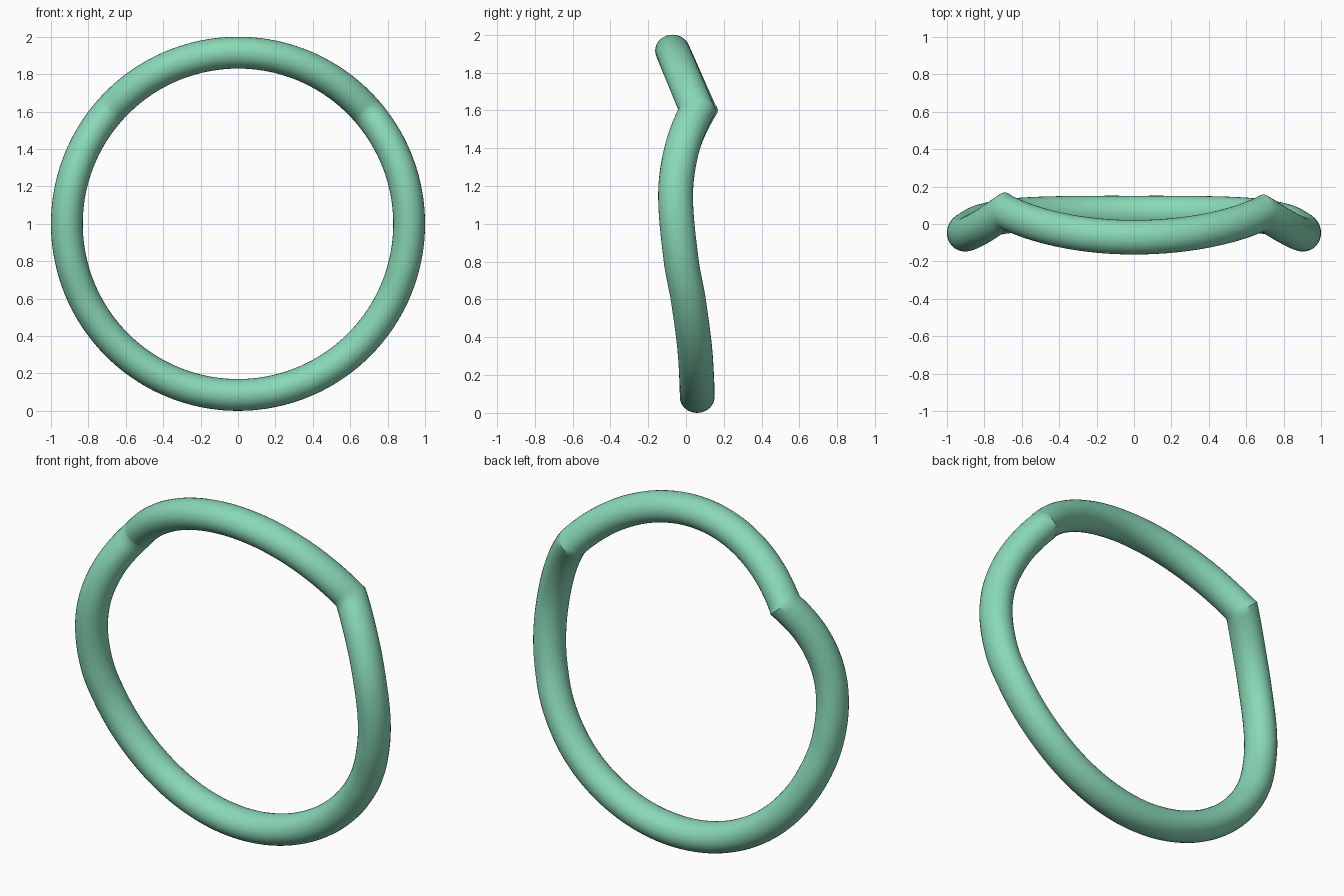
import bpy, bmesh, math

if "Cube" in bpy.data.objects:
    bpy.data.objects.remove(bpy.data.objects["Cube"])

R, A, B = 0.915, 0.085, 0.092      # ring radius, tube radial and depth half sizes
KINK = 49                          # degrees from the top where the ring bends sharply
STEPS, SIDES = 180, 32


def depth(deg, peak):
    """Depth (y) of the ring centre line, by angle from the top."""
    if deg <= KINK:
        k = (peak + 0.071) / (1 - math.cos(math.radians(KINK)))
        return -0.071 + k * (1 - math.cos(math.radians(deg)))
    keys = [(KINK, peak), (64, -0.02), (80, -0.055), (102, -0.026), (116, 0.012),
            (135, 0.045), (155, 0.057), (180, 0.059)]
    last = len(keys) - 1

    def slope(i):
        if i == last:
            return 0.0
        a, b = keys[max(i - 1, 0)], keys[i + 1]
        s = (b[1] - a[1]) / (b[0] - a[0])
        return s * 1.2 if i == 0 else s

    i = 0
    while i < last - 1 and deg > keys[i + 1][0]:
        i += 1
    (t0, y0), (t1, y1) = keys[i], keys[i + 1]
    h = t1 - t0
    u = (deg - t0) / h
    return ((2*u**3 - 3*u**2 + 1) * y0 + (u**3 - 2*u**2 + u) * h * slope(i)
            + (3*u**2 - 2*u**3) * y1 + (u**3 - u**2) * h * slope(i + 1))


# Half of the angles, with one exactly on the kink, mirrored to a full loop
n_top = 40
n_low = STEPS // 2 + 10 - n_top
half = [KINK * i / n_top for i in range(n_top)]
half += [KINK + (180 - KINK) * i / n_low for i in range(n_low + 1)]
angles = half + [-d for d in reversed(half[1:-1])]

# Sweep the oval section round the ring
bm = bmesh.new()
rings = []
for d in angles:
    peak = 0.059 if d >= 0 else 0.068
    t, ad = math.radians(d), abs(d)
    y = depth(ad, peak)
    lo, hi = max(ad - 0.5, 0), min(ad + 0.5, 180)
    s1 = (y - depth(lo, peak)) / (R * math.radians(0.5))
    s2 = (depth(hi, peak) - y) / (R * math.radians(0.5))
    s = max(abs(s1), abs(s2))
    b = B * math.sqrt(1 + s * s)
    ring = []
    for j in range(SIDES):
        p = 2 * math.pi * j / SIDES
        r = R + A * math.cos(p)
        ring.append(bm.verts.new((r * math.sin(t), y + b * math.sin(p), 1 + r * math.cos(t))))
    rings.append(ring)
for i, ring in enumerate(rings):
    nxt = rings[(i + 1) % len(rings)]
    for j in range(SIDES):
        k = (j + 1) % SIDES
        bm.faces.new((ring[j], nxt[j], nxt[k], ring[k]))
bmesh.ops.recalc_face_normals(bm, faces=bm.faces)

mesh = bpy.data.meshes.new("bent_ring")
bm.to_mesh(mesh)
bm.free()
ring_obj = bpy.data.objects.new("bent_ring", mesh)
bpy.context.collection.objects.link(ring_obj)

# Green material and smooth shading
mat = bpy.data.materials.new("green")
mat.diffuse_color = (0.25, 0.69, 0.47, 1)
mat.use_nodes = True
mat.node_tree.nodes["Principled BSDF"].inputs["Base Color"].default_value = mat.diffuse_color
mesh.materials.append(mat)
bpy.context.view_layer.objects.active = ring_obj
ring_obj.select_set(True)
bpy.ops.object.shade_smooth_by_angle(angle=math.radians(40))
